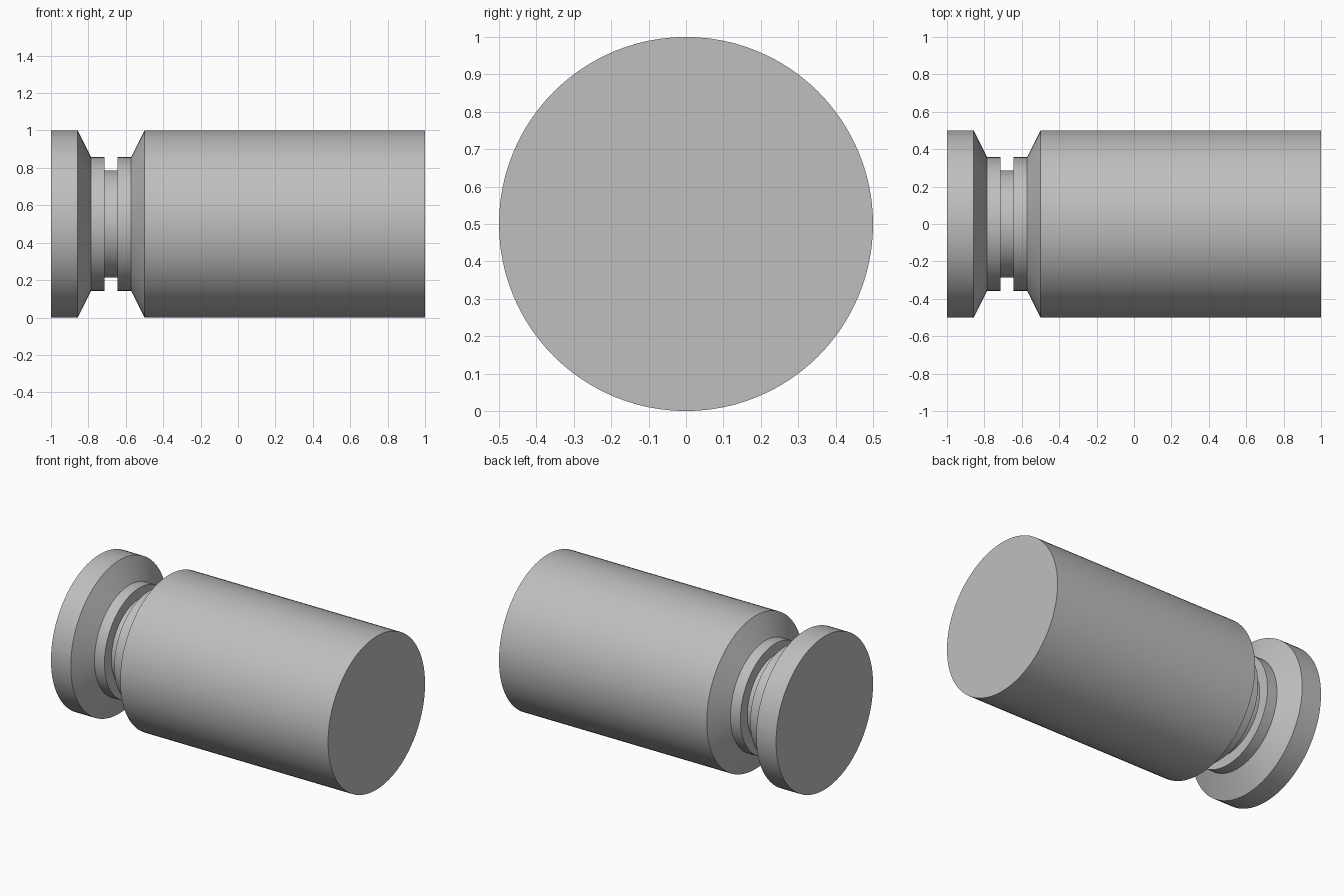
import bpy
import bmesh
import math
from mathutils import Matrix, Vector

cube = bpy.data.objects.get("Cube")
if cube:
    bpy.data.objects.remove(cube, do_unlink=True)

# Plain grey metal
grey = bpy.data.materials.new("grey_metal")
grey.use_nodes = True
colour = (0.52, 0.52, 0.52, 1)
grey.diffuse_color = colour
grey.node_tree.nodes["Principled BSDF"].inputs["Base Color"].default_value = colour

# Half profile of the turned pin, (position along axis, radius)
OUTER, NECK, GROOVE = 0.5, 0.357, 0.286
profile = [
    (-1, 0), (-1, OUTER), (-0.857, OUTER),          # end flange
    (-0.786, NECK), (-0.714, NECK),                 # bevel and neck
    (-0.714, GROOVE), (-0.643, GROOVE),             # square groove
    (-0.643, NECK), (-0.571, NECK),                 # neck
    (-0.5, OUTER), (1, OUTER), (1, 0),              # bevel and long body
]

# Spin the profile around the x axis
bm = bmesh.new()
verts = [bm.verts.new((x, 0, r)) for x, r in profile]
edges = [bm.edges.new(pair) for pair in zip(verts, verts[1:])]
bmesh.ops.spin(bm, geom=verts + edges, cent=(0, 0, 0), axis=(1, 0, 0),
               angle=math.tau, steps=96, use_merge=True)
bmesh.ops.remove_doubles(bm, verts=bm.verts, dist=0.0001)

# Make each flat end a single disc
bmesh.ops.dissolve_verts(bm, verts=[v for v in bm.verts if v.co.yz.length < 0.001])
bmesh.ops.recalc_face_normals(bm, faces=bm.faces)
bmesh.ops.transform(bm, matrix=Matrix.Translation(Vector((0, 0, OUTER))), verts=bm.verts)

mesh = bpy.data.meshes.new("grooved_pin")
bm.to_mesh(mesh)
bm.free()
mesh.materials.append(grey)
pin = bpy.data.objects.new("grooved_pin", mesh)
bpy.context.collection.objects.link(pin)

# Smooth around the pin, crisp at the shoulders
bpy.context.view_layer.objects.active = pin
pin.select_set(True)
bpy.ops.object.shade_smooth_by_angle(angle=math.radians(20))
